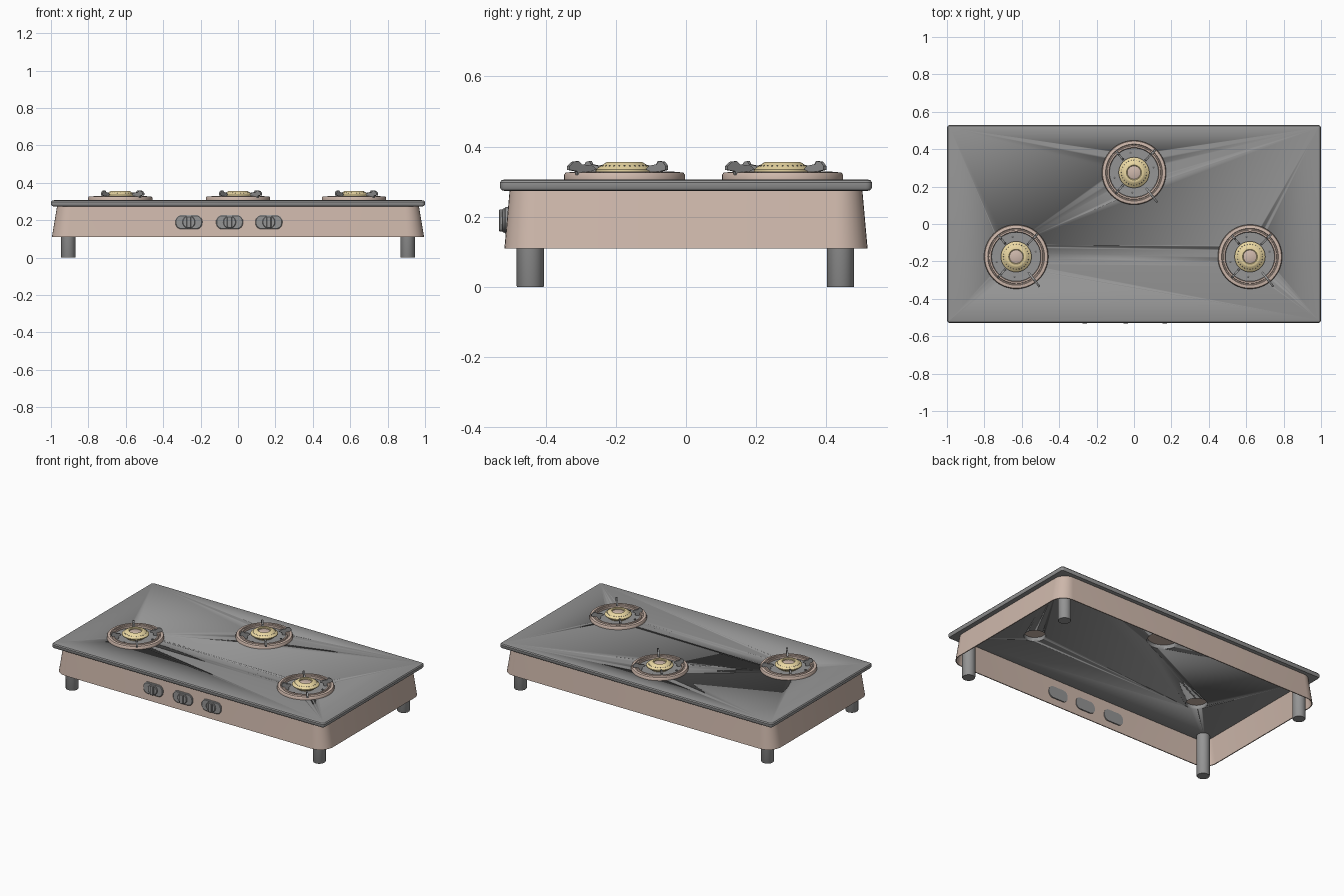
import bpy, bmesh
from math import pi, cos, sin, radians

if "Cube" in bpy.data.objects:
    bpy.data.objects.remove(bpy.data.objects["Cube"])


def material(name, rgb):
    m = bpy.data.materials.new(name)
    m.diffuse_color = (*rgb, 1)
    m.use_nodes = True
    m.node_tree.nodes["Principled BSDF"].inputs["Base Color"].default_value = m.diffuse_color
    return m


BROWN = material("warm_brown", (0.62, 0.48, 0.41))
BRASS = material("brass", (0.82, 0.68, 0.36))
GREY = material("mid_grey", (0.30, 0.30, 0.30))
DARK = material("dark_grey", (0.16, 0.16, 0.16))


def make(name, bm, mat, loc=(0, 0, 0), rot=(0, 0, 0), angle=35):
    bmesh.ops.recalc_face_normals(bm, faces=bm.faces)
    me = bpy.data.meshes.new(name)
    bm.to_mesh(me)
    bm.free()
    ob = bpy.data.objects.new(name, me)
    bpy.context.collection.objects.link(ob)
    ob.location, ob.rotation_euler = loc, rot
    me.materials.append(mat)
    bpy.ops.object.select_all(action='DESELECT')
    ob.select_set(True)
    bpy.context.view_layer.objects.active = ob
    bpy.ops.object.shade_smooth_by_angle(angle=radians(angle))
    return ob


def loft(loops, closed=False, caps=True):
    """Bridge loops of points; optionally close the tube or cap its ends."""
    bm = bmesh.new()
    rings = [[bm.verts.new(p) for p in lp] for lp in loops]
    pairs = list(zip(rings, rings[1:])) + ([(rings[-1], rings[0])] if closed else [])
    for a, b in pairs:
        for i in range(len(a)):
            j = (i + 1) % len(a)
            bm.faces.new((a[i], a[j], b[j], b[i]))
    if caps and not closed:
        bm.faces.new(rings[0])
        bm.faces.new(rings[-1])
    return bm


def lathe(profile, n=48, closed=False, sx=1.0):
    return loft([[(r * sx * cos(2 * pi * i / n), r * sin(2 * pi * i / n), z) for i in range(n)]
                 for r, z in profile], closed)


def rounded_rect(hx, hy, r, z, seg=8):
    pts = []
    for k, (sx, sy) in enumerate(((1, 1), (-1, 1), (-1, -1), (1, -1))):
        for i in range(seg + 1):
            a = (k + i / seg) * pi / 2
            pts.append((sx * (hx - r) + r * cos(a), sy * (hy - r) + r * sin(a), z))
    return pts


def extrude_profile(pts, thick):
    """Outline in x/z given thickness along y."""
    return loft([[(x, y, z) for x, z in pts] for y in (-thick / 2, thick / 2)])


BURNERS = {"back": (0.0, 0.275, 0.10), "left": (-0.63, -0.175, 0.065), "right": (0.62, -0.175, 0.065)}

# Top plate with rounded edge and burner openings
edge = [(0.0152, 0.274), (0.005, 0.2765), (0.0, 0.284), (0.0, 0.298), (0.005, 0.3045), (0.0152, 0.307)]
plate = make("top_plate", loft([rounded_rect(1 - d, 0.53 - d, 0.018 - d, z, 4) for d, z in edge]), GREY)
for key, (x, y, r) in BURNERS.items():
    cutter = make("cutter", lathe([(r, 0.25), (r, 0.33)]), GREY, (x, y, 0))
    cutter.hide_render = True
    mod = plate.modifiers.new("opening", 'BOOLEAN')
    mod.operation, mod.object, mod.solver = 'DIFFERENCE', cutter, 'EXACT'
    bpy.context.view_layer.objects.active = plate
    bpy.ops.object.modifier_apply(modifier=mod.name)
    bpy.data.objects.remove(cutter)

# Flared open skirt below the plate
T = 0.006
make("body_skirt", loft([
    rounded_rect(0.995, 0.517, 0.09, 0.11), rounded_rect(0.967, 0.502, 0.075, 0.278),
    rounded_rect(0.967 - T, 0.502 - T, 0.075 - T, 0.278), rounded_rect(0.995 - T, 0.517 - T, 0.09 - T, 0.11),
], closed=True), BROWN)

# Legs reaching up to the plate
for sx, side in ((-1, "left"), (1, "right")):
    for y, end in ((-0.443, "front"), (0.44, "back")):
        make(f"{end}_{side}_leg",
             lathe([(0.037, 0), (0.039, 0.003), (0.039, 0.28)], 32), GREY, (sx * 0.907, y, 0))

# Burners
RING = [(0.172, 0.305), (0.172, 0.320), (0.168, 0.326), (0.152, 0.328), (0.149, 0.322), (0.144, 0.322),
        (0.142, 0.330), (0.134, 0.330), (0.131, 0.326), (0.131, 0.305)]
HEAD = [(0.055, 0.305), (0.055, 0.316), (0.072, 0.322), (0.082, 0.330), (0.082, 0.335), (0.076, 0.340),
        (0.056, 0.353), (0.051, 0.356), (0.040, 0.356), (0.036, 0.353), (0.035, 0.310)]
for key, (x, y, r) in BURNERS.items():
    make(f"{key}_trim_ring", lathe(RING, 64, closed=True), BROWN, (x, y, 0))
    make(f"{key}_burner_base", lathe([(r + 0.004, 0.301), (r + 0.004, 0.309)]), BROWN, (x, y, 0))
    make(f"{key}_drip_tray", lathe([(0.133, 0.306), (0.133, 0.312), (0.075, 0.310), (0.05, 0.310),
                                    (0.05, 0.306)], closed=True), GREY, (x, y, 0))
    make(f"{key}_burner_head", lathe(HEAD, closed=True), BRASS, (x, y, 0))
    make(f"{key}_burner_centre", lathe([(0.036, 0.306), (0.036, 0.346), (0.030, 0.349)]), BROWN, (x, y, 0))
    # Flame ports on the sloping face
    ports = bmesh.new()
    for i in range(28):
        a = 2 * pi * i / 28
        res = bmesh.ops.create_icosphere(ports, subdivisions=1, radius=0.0028)
        bmesh.ops.translate(ports, verts=res["verts"], vec=(0.067 * cos(a), 0.067 * sin(a), 0.345))
    make(f"{key}_flame_ports", ports, DARK, (x, y, 0))
    # Pan supports: one of the four reaches beyond the ring
    for n, (ang, ri, ro) in enumerate(((47, 0.088, 0.165), (130, 0.088, 0.150),
                                       (229, 0.088, 0.150), (308, 0.105, 0.203))):
        w = ro - ri
        outline = [(ri, 0.336), (ri + 0.25 * w, 0.328), (ri + 0.3 * w, 0.311), (ri + 0.65 * w, 0.311),
                   (ri + 0.72 * w, 0.330), (ro, 0.334), (ro, 0.345), (ri + 0.85 * w, 0.357),
                   (ri + 0.65 * w, 0.359), (ri + 0.55 * w, 0.350), (ri + 0.15 * w, 0.346)]
        make(f"{key}_pan_support_{n + 1}", extrude_profile(outline, 0.011), GREY,
             (x, y, 0), (0, 0, radians(ang)))
    # Small tray studs
    for n, a in enumerate((15, 100, 195, 265)):
        make(f"{key}_tray_stud_{n + 1}", lathe([(0.006, 0.306), (0.006, 0.316), (0.003, 0.318)], 12), DARK,
             (x + 0.108 * cos(radians(a)), y + 0.108 * sin(radians(a)), 0))

# Control knobs on the front; local z points out along -y
for name, x in (("left", -0.263), ("middle", -0.045), ("right", 0.165)):
    at, face = (x, -0.508, 0.19), (pi / 2, 0, 0)
    make(f"{name}_knob_bezel",
         loft([[(px, py, z) for px, py, _ in rounded_rect(0.072 - d, 0.038 - d, 0.034 - d, 0)]
               for d, z in ((0, -0.008), (0, 0.006), (0.004, 0.009))]), GREY, at, face)
    make(f"{name}_knob", lathe([(0.034, 0.0), (0.034, 0.013), (0.031, 0.016)], 32), GREY, at, face)
    make(f"{name}_knob_grip",
         loft([[(px, py, z) for px, py, _ in rounded_rect(0.013 - d, 0.031 - d, 0.008 - d, 0, 4)]
               for d, z in ((0, 0.01), (0, 0.022), (0.003, 0.025))]), GREY, at, face)
